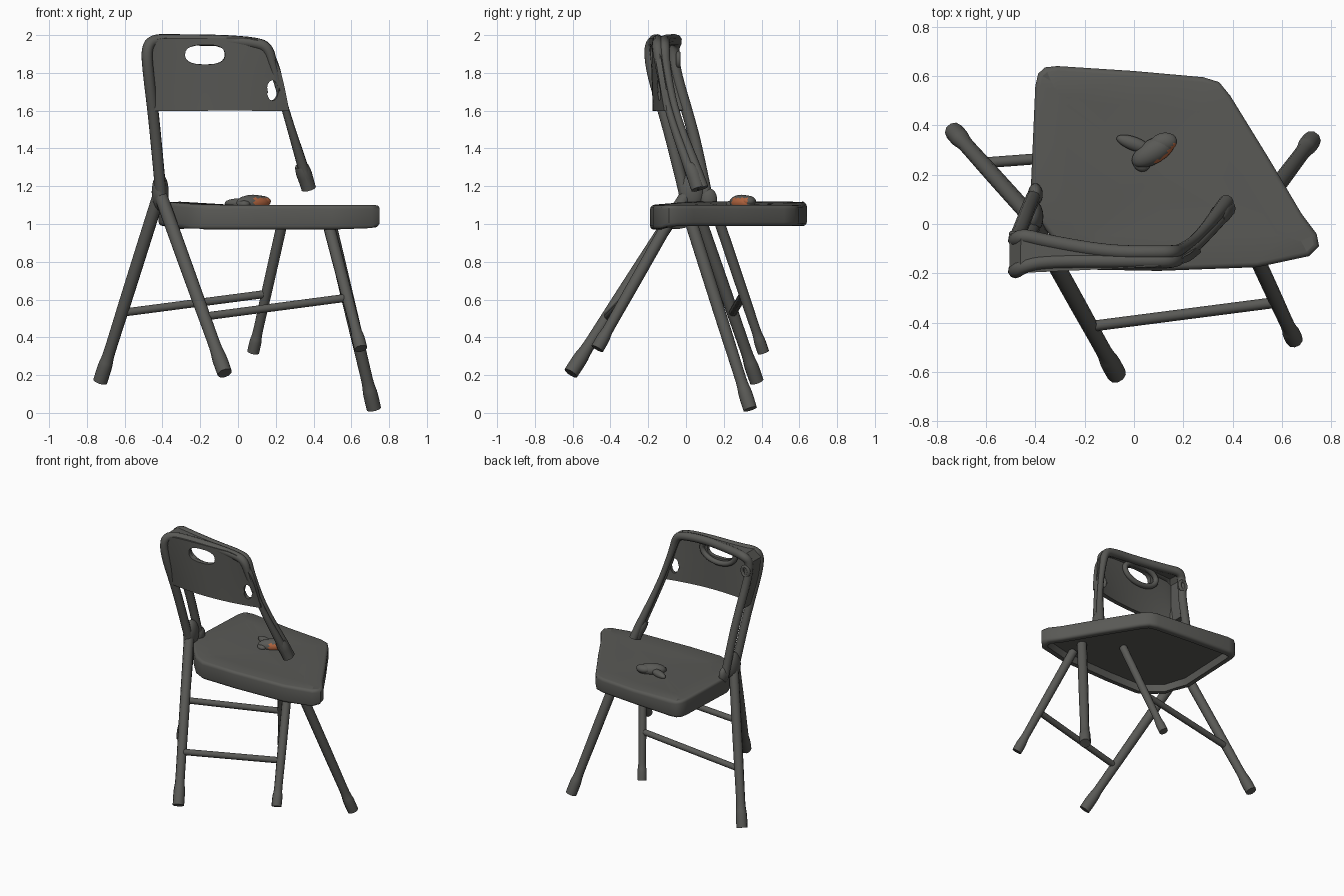
import bpy
import bmesh
import math
from mathutils import Vector

cube = bpy.data.objects.get("Cube")
if cube:
    bpy.data.objects.remove(cube, do_unlink=True)


def make_material(name, colour):
    mat = bpy.data.materials.new(name)
    mat.use_nodes = True
    mat.diffuse_color = colour
    mat.node_tree.nodes["Principled BSDF"].inputs["Base Color"].default_value = colour
    return mat


grey = make_material("dark grey", (0.1, 0.1, 0.092, 1))
orange = make_material("orange", (0.45, 0.13, 0.05, 1))


def link(name, data):
    obj = bpy.data.objects.new(name, data)
    bpy.context.collection.objects.link(obj)
    data.materials.append(grey)
    return obj


def finish(obj, angle=40):
    """Apply modifiers or curve bevels and shade smooth."""
    bpy.ops.object.select_all(action='DESELECT')
    obj.select_set(True)
    bpy.context.view_layer.objects.active = obj
    bpy.ops.object.convert(target='MESH')
    bpy.ops.object.shade_smooth_by_angle(angle=math.radians(angle))
    return obj


def tube(name, points, radius, flare=(), cyclic=False):
    """Round tube through points; flare holds radius factors per point."""
    curve = bpy.data.curves.new(name, 'CURVE')
    curve.dimensions = '3D'
    curve.bevel_depth = radius
    curve.bevel_resolution = 3
    curve.use_fill_caps = True
    spline = curve.splines.new('NURBS')
    spline.points.add(len(points) - 1)
    for i, co in enumerate(points):
        spline.points[i].co = (*co, 1)
        spline.points[i].radius = flare[i] if flare else 1
    spline.order_u = 3
    spline.resolution_u = 5
    spline.use_cyclic_u = cyclic
    spline.use_endpoint_u = not cyclic
    return finish(link(name, curve))


def mesh_object(name, bm, thickness=0):
    bmesh.ops.recalc_face_normals(bm, faces=bm.faces)
    mesh = bpy.data.meshes.new(name)
    bm.to_mesh(mesh)
    bm.free()
    obj = link(name, mesh)
    if thickness:
        solid = obj.modifiers.new("thickness", 'SOLIDIFY')
        solid.thickness = thickness
        solid.offset = 0
    return obj


def blob(bm, centre, size, turn=0):
    """Squashed sphere added to a mesh."""
    made = bmesh.ops.create_icosphere(bm, subdivisions=3, radius=1)["verts"]
    for v in made:
        x, y, z = (a * b for a, b in zip(v.co, size))
        c, s = math.cos(turn), math.sin(turn)
        v.co = Vector((x * c - y * s, x * s + y * c, z)) + Vector(centre)


# Seat: rounded slab with one cut corner, slightly dished, hollow underneath
outline = [(-.40, .56), (-.388, .61), (-.36, .635), (-.31, .64), (0, .62), (.28, .595),
           (.345, .575), (.39, .52), (.55, .26), (.68, .04), (.74, -.04), (.75, -.09),
           (.71, -.13), (.5, -.175), (.1, -.19), (-.17, -.185), (-.25, -.145),
           (-.33, -.06), (-.39, .02), (-.42, .1)]
bm = bmesh.new()
base = bm.faces.new([bm.verts.new((x, y, 0.99 - 0.02 * (y < -.1))) for x, y in outline])
top = bmesh.ops.extrude_face_region(bm, geom=[base])["geom"]
for v in (g for g in top if isinstance(g, bmesh.types.BMVert)):
    v.co.z = 1.1 + 0.1 * max(0, -v.co.x - 0.2)
bmesh.ops.recalc_face_normals(bm, faces=bm.faces)
rim = [e for e in bm.edges if abs(e.verts[0].co.z - e.verts[1].co.z) < 0.04]
bmesh.ops.bevel(bm, geom=rim, offset=0.02, segments=3, affect='EDGES', profile=0.5)
caps = sorted((f for f in bm.faces if len(f.verts) > 8), key=lambda f: f.calc_center_median().z)
bmesh.ops.inset_region(bm, faces=[caps[0]], thickness=0.025)
bmesh.ops.inset_region(bm, faces=[caps[0]], thickness=0.01, depth=-0.05)
bmesh.ops.inset_region(bm, faces=[caps[-1]], thickness=0.12, depth=-0.008)
bmesh.ops.poke(bm, faces=[caps[-1]])
finish(mesh_object("seat", bm), 50)

# Legs: hinge end to foot, with a flared foot
legs = {
    "back_right_leg": ((-.41, .02, 1.18), (-.73, .375, .165), .034),
    "front_right_leg": ((-.42, .02, 1.18), (-.07, -.61, .21), .035),
    "inner_leg": ((.24, .17, 1.03), (.08, .41, .32), .028),
    "front_left_leg": ((.47, -.08, 1.03), (.65, -.47, .34), .031),
    "back_left_leg": ((.48, .02, 1.03), (.72, .34, .02), .034),
}
for name, (hip, foot, radius) in legs.items():
    a, b = Vector(hip), Vector(foot)
    steps = (0, 0.5, 0.82, 0.88, 0.92, 1)
    tube(name, [a.lerp(b, t) for t in steps], radius, (1, 1, .9, .95, 1.18, 1.12))


def along(name, z):
    a, b = (Vector(p) for p in legs[name][:2])
    return a.lerp(b, (a.z - z) / (a.z - b.z))


# Rungs between the legs
for name, first, second, z in (("back_rung", "back_right_leg", "inner_leg", .53),
                               ("front_rung", "front_right_leg", "front_left_leg", .51)):
    tube(name, [along(first, z), along(second, z + 0.1)], 0.022)

# Back frame: two parallel bent tubes that spread apart on one side
rear = [(-.405, 0, 1.13), (-.43, -.065, 1.4), (-.45, -.12, 1.6), (-.475, -.18, 1.8),
        (-.485, -.195, 1.93), (-.45, -.17, 1.975), (-.36, -.15, 1.975), (-.1, -.15, 1.973),
        (.09, -.15, 1.96), (.16, -.15, 1.935), (.188, -.14, 1.83), (.258, -.09, 1.58),
        (.36, .035, 1.25), (.375, .055, 1.19)]
spread = [(x, y + 0.035 + 0.09 * max(0, min(1, (-0.3 - x) / 0.12)), z) for x, y, z in rear]
slim = [1] * 10 + [.75, .62, 1, 1]
tube("rear_frame_tube", rear, 0.03, slim)
tube("inner_frame_tube", spread, 0.03, slim)

# Web joining the two tubes along the upper part
bm = bmesh.new()
pairs = [(bm.verts.new(a), bm.verts.new(b)) for a, b in zip(rear[2:8], spread[2:8])]
for (a, b), (c, d) in zip(pairs, pairs[1:]):
    bm.faces.new((a, b, d, c))
finish(mesh_object("frame_web", bm, 0.04))


# Back panel: curved sheet flush with the rear tube, bulging at its lower edge
def panel_point(u, v):
    left = -0.46 - 0.035 * v
    right = 0.268 - 0.06 * v - 0.05 * v ** 6
    top_z = 1.985 - 0.06 * abs(2 * u - 1) ** 10
    bow = 1 - (2 * u - 1) ** 2
    edge = (0.03 * u - 0.13) * (1 - v) + (0.03 * u - 0.185) * v
    return left + (right - left) * u, edge - bow * 0.045 * (1 - v), 1.6 + (top_z - 1.6) * v


bm = bmesh.new()
bmesh.ops.create_grid(bm, x_segments=46, y_segments=28, size=0.5)
for v in bm.verts:
    v.co = panel_point(v.co.x + 0.5, v.co.y + 0.5)
outer = {v for v in bm.verts if v.is_boundary}

# Grip slot and small side hole: remove faces, then round the rims
for cx, cz, width, height, power in ((-.175, 1.897, .105, .052, 2.6), (.18, 1.708, .03, .055, 2)):
    def reach(co):
        return (abs((co.x - cx) / width) ** power + abs((co.z - cz) / height) ** power) ** (1 / power)

    gone = [f for f in bm.faces if reach(f.calc_center_median()) < 1]
    bmesh.ops.delete(bm, geom=gone, context='FACES')
    for v in bm.verts:
        r = reach(v.co)
        if v.is_boundary and v not in outer and r < 1.6:
            v.co.x = cx + (v.co.x - cx) / r
            v.co.z = cz + (v.co.z - cz) / r
finish(mesh_object("back_panel", bm, 0.03))

# Raised lip around the grip slot, on the sitting side
ring = [i * math.tau / 16 for i in range(16)]
tube("grip_lip", [(-.175 + .14 * math.cos(a), -.14,
                   1.9 + (.068 if math.sin(a) > 0 else .085) * math.sin(a)) for a in ring],
     0.019, cyclic=True)

# Round boss in the upper corner of the frame
tube("corner_boss", [(-.468 + .028 * math.cos(a), -.04, 1.87 + .035 * math.sin(a))
                     for a in ring], 0.012, cyclic=True)

# Hinge lump and the loose end of the frame
bm = bmesh.new()
blob(bm, (-.412, .03, 1.17), (.045, .07, .1))
blob(bm, (-.4, .12, 1.13), (.03, .045, .06))
finish(mesh_object("hinge", bm))
tube("frame_end", [(.335, .02, 1.31), (.345, .035, 1.28), (.365, .055, 1.22), (.375, .065, 1.185)],
     0.043, (.8, 1, .9, .9))

# Crumpled lump lying on the seat, with an orange patch low on one side
bm = bmesh.new()
blob(bm, (.08, .295, 1.112), (.1, .05, .043), .55)
blob(bm, (.12, .33, 1.12), (.055, .04, .03), .2)
blob(bm, (0, .325, 1.11), (.075, .028, .025), -.35)
blob(bm, (.03, .25, 1.105), (.035, .04, .022), .6)
lump = mesh_object("seat_lump", bm)
lump.data.materials.append(orange)
for face in lump.data.polygons:
    x, y, z = face.center
    face.material_index = int(x > 0.085 and y < 0.325 and face.normal.y < -0.1 and z < 1.138)
finish(lump)
